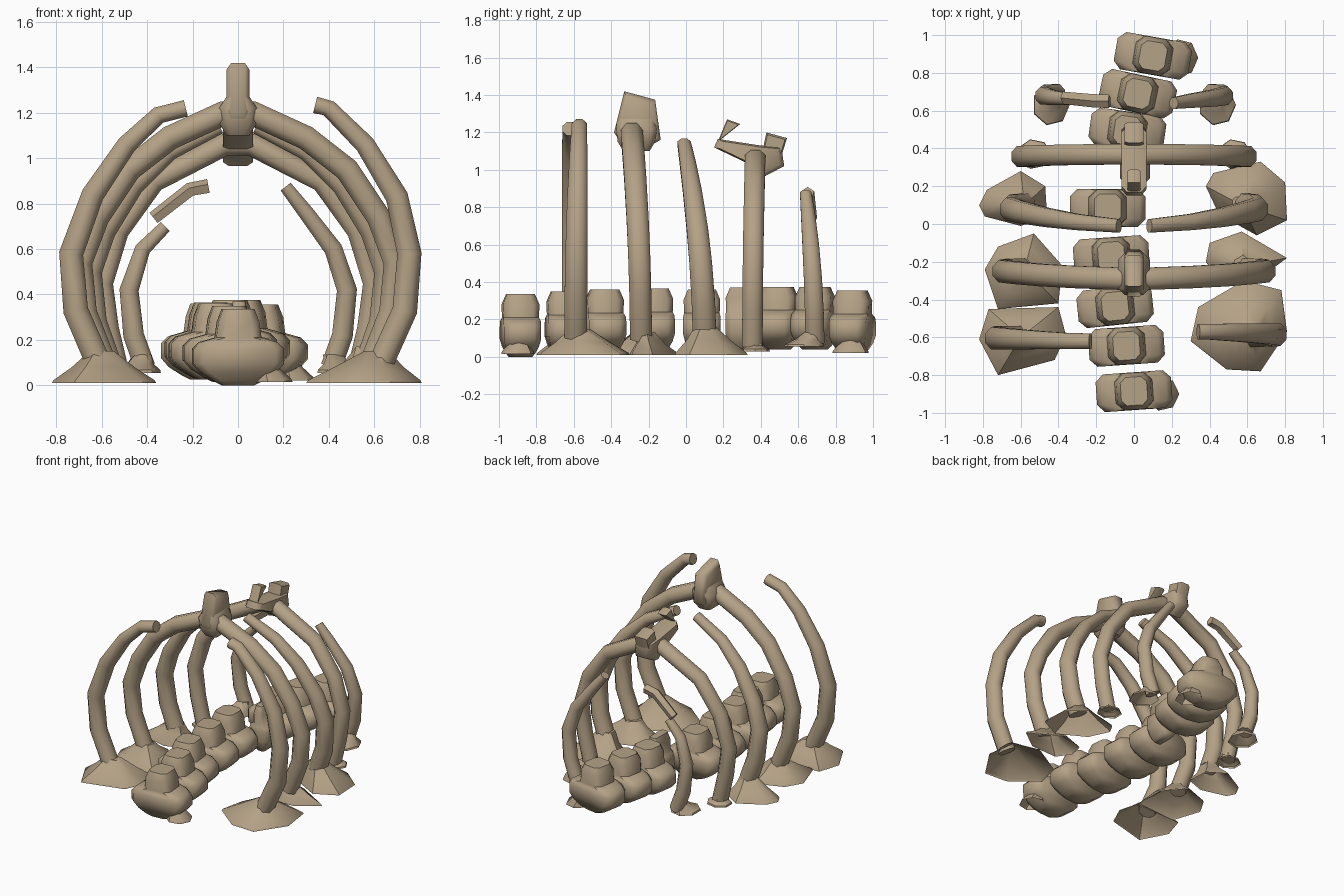
import bpy, bmesh, math
from mathutils import Vector

if "Cube" in bpy.data.objects:
    bpy.data.objects.remove(bpy.data.objects["Cube"])

bone = bpy.data.materials.new("old_bone")
bone.use_nodes = True
bone.diffuse_color = (0.46, 0.36, 0.24, 1)
shader = next(n for n in bone.node_tree.nodes if n.type == 'BSDF_PRINCIPLED')
shader.inputs["Base Color"].default_value = bone.diffuse_color
shader.inputs["Roughness"].default_value = 0.9


def loft(name, rings, angle=50, open_start=False):
    """Skin a list of equal-length point rings, cap the ends, and shade."""
    bm = bmesh.new()
    loops = [[bm.verts.new(p) for p in ring] for ring in rings]
    n = len(loops[0])
    for a, b in zip(loops, loops[1:]):
        for i in range(n):
            j = (i + 1) % n
            bm.faces.new((a[i], a[j], b[j], b[i]))
    if not open_start:
        bm.faces.new(loops[0][::-1])
    bm.faces.new(loops[-1])
    bmesh.ops.recalc_face_normals(bm, faces=bm.faces)
    mesh = bpy.data.meshes.new(name)
    bm.to_mesh(mesh)
    bm.free()
    mesh.materials.append(bone)
    ob = bpy.data.objects.new(name, mesh)
    bpy.context.collection.objects.link(ob)
    bpy.ops.object.select_all(action='DESELECT')
    ob.select_set(True)
    bpy.context.view_layer.objects.active = ob
    bpy.ops.object.shade_smooth_by_angle(angle=math.radians(angle))
    return ob


def rib(name, path, y_top, y_foot, r_top, r_foot, sides=8):
    """Tube along an (x, z) path; y and radius change with height."""
    top = max(z for x, z in path)
    rings = []
    for i, (x, z) in enumerate(path):
        ax, az = path[max(i - 1, 0)]
        bx, bz = path[min(i + 1, len(path) - 1)]
        normal = Vector((az - bz, 0, bx - ax)).normalized()
        t = z / top
        y = y_foot + (y_top - y_foot) * t ** 2
        r = r_foot + (r_top - r_foot) * t ** 3
        ring = []
        for k in range(sides):
            a = math.tau * (k + 0.5) / sides
            ring.append(Vector((x, y, z)) + normal * r * math.cos(a)
                        + Vector((0, r * 1.1 * math.sin(a), 0)))
        rings.append(ring)
    return loft(name, rings, 60)


def mirror(path):
    return [(-x, z) for x, z in path]


# Ribs, listed from crown to foot on the left side
first_left = [(.34, 1.235), (.4, 1.22), (.56, 1.06), (.7, .83), (.755, .58), (.735, .33), (.635, .11)]
first_right = [(-.23, 1.22), (-.35, 1.19), (-.49, 1.06), (-.64, .84), (-.735, .58), (-.715, .33), (-.62, .11)]
second = [(.06, 1.2), (.3, 1.09), (.48, .95), (.62, .74), (.695, .54), (.675, .32), (.59, .1)]
third = [(.08, 1.14), (.3, 1.03), (.46, .88), (.59, .68), (.655, .5), (.635, .28), (.58, .12)]
fourth = [(.06, 1.06), (.37, .9), (.53, .68), (.6, .45), (.575, .25), (.53, .06)]
fifth = [(.21, .875), (.3, .76), (.42, .6), (.48, .42), (.46, .22), (.41, .08)]
rib("rib_1_left", first_left, -.57, -.59, .04, .06)
rib("rib_1_right", first_right, -.62, -.6, .04, .06)
rib("rib_2_arch", mirror(second)[::-1] + second, -.29, -.24, .058, .058)
rib("rib_3_left", third, -.01, .1, .035, .062)
rib("rib_3_right", mirror(third), -.01, .1, .035, .062)
rib("rib_4_arch", mirror(fourth)[::-1] + fourth, .37, .355, .054, .054)
rib("rib_5_left", fifth, .64, .69, .03, .05)
rib("rib_5_right", [(-.32, .7)] + mirror(fifth)[2:], .66, .69, .03, .05)
rib("rib_5_shard", [(-.13, .875), (-.21, .86), (-.3, .79), (-.37, .735)], .65, .71, .034, .028, 5)


# Mounds of earth: hollow shells rising from an uneven rim to the rib
def mound(name, rim, peak, height, base=.01, top=.055):
    centre = Vector(peak)
    rings = []
    for s, z in ((1, base), (.97, base + .012), (.6, base + height * .5), (0, base + height)):
        ring = []
        for p in rim:
            arm = Vector(p) - centre
            q = centre + (arm * s if s else arm.normalized() * top)
            ring.append((q.x, q.y, z))
        rings.append(ring)
    loft(name, rings, 40, open_start=True)


def round_rim(x, y, rx, ry, sides=7):
    return [(x + rx * math.cos(math.tau * k / sides), y + ry * math.sin(math.tau * k / sides))
            for k in range(sides)]


mound("mound_1_left", [(.3, -.62), (.34, -.44), (.58, -.3), (.78, -.35), (.81, -.57),
                       (.67, -.78), (.49, -.77)], (.61, -.57), .14)
mound("mound_1_right", [(-.82, -.61), (-.77, -.45), (-.4, -.44), (-.36, -.59), (-.42, -.72),
                        (-.72, -.8)], (-.6, -.6), .14)
mound("mound_2_left", [(.38, -.2), (.4, -.1), (.57, -.04), (.81, -.18), (.66, -.29),
                       (.45, -.3)], (.58, -.22), .12)
mound("mound_2_right", [(-.79, -.24), (-.72, -.12), (-.53, -.05), (-.38, -.22), (-.4, -.42),
                        (-.72, -.45)], (-.58, -.24), .12)
mound("mound_3_left", [(.38, .2), (.42, .27), (.67, .33), (.8, .22), (.81, .02), (.65, -.06),
                       (.45, .05)], (.57, .1), .16)
mound("mound_3_right", [(-.82, .1), (-.78, .18), (-.6, .28), (-.47, .2), (-.46, .04),
                        (-.6, -.01), (-.79, .04)], (-.58, .1), .14)
for side, s in (("left", 1), ("right", -1)):
    mound("foot_4_" + side, round_rim(s * .53, .37, .09, .08), (s * .53, .36), .06, .03, .05)
    mound("foot_5_" + side, round_rim(s * .44, .63, .1, .11), (s * .42, .68), .08, .055, .045)


# Spine segments: chamfered box sections stacked in z
def chamfered(cx, cy, hx, hy, z):
    c = min(hx, hy) * .4
    pts = [(hx, hy - c), (hx - c, hy), (c - hx, hy), (-hx, hy - c),
           (-hx, c - hy), (c - hx, -hy), (hx - c, -hy), (hx, c - hy)]
    return [(cx + x, cy + y, z) for x, y in pts]


LEVELS = [(0, .07, .06), (.02, .11, .075), (.055, .165, .09), (.095, .2, .1), (.16, .2, .1),
          (.19, .17, .1), (.21, .1, .095), (.28, .09, .098), (.335, .07, .075)]


def vertebra(name, x, y, base, turn, width=1.0):
    rings = [chamfered(0, 0, hx * width, hy, z) for z, hx, hy in LEVELS]
    ob = loft(name, rings, 60)
    ob.location = (x, y, base)
    ob.rotation_euler = (0, 0, math.radians(turn))


SPINE = [(.0, -.885, 0, 4), (-.04, -.645, .015, 4), (-.1, -.435, .025, 6), (-.12, -.17, .03, 4),
         (-.14, .085, .025, 0), (-.035, .495, .04, -8), (.02, .69, .04, -12), (.1, .89, .02, -10)]
for i, (x, y, base, turn) in enumerate(SPINE):
    vertebra("vertebra_%d" % (i + 1), x, y, base, turn)
vertebra("turned_vertebra", .005, .31, .035, 0, .4)

# Spurs at the foot of the front and back spine segments
mound("spine_spur_front", round_rim(.15, -.9, .09, .09), (.1, -.89), .12, .015, .05)
mound("spine_spur_back", round_rim(.25, .88, .09, .1), (.2, .89), .12, .02, .05)


# Crests where the arched ribs meet: side outlines with thickness
def crest(name, outline, half):
    cy = sum(y for y, z in outline) / len(outline)
    cz = sum(z for y, z in outline) / len(outline)
    rings = []
    for x, s in ((-half, .85), (-half * .6, 1), (half * .6, 1), (half, .85)):
        rings.append([(x, cy + (y - cy) * s, cz + (z - cz) * s) for y, z in outline])
    loft(name, rings, 60)


crest("crest_front", [(-.385, 1.2), (-.33, 1.42), (-.165, 1.375), (-.135, 1.16), (-.25, 1.1),
                      (-.34, 1.13)], .05)
loft("crest_front_collar", [chamfered(0, -.265, hx, hy, z) for z, hx, hy in
                            ((1.1, .05, .07), (1.15, .08, .1), (1.22, .085, .11), (1.28, .045, .1))])
crest("crest_back", [(.15, 1.12), (.17, 1.165), (.4, 1.13), (.51, 1.12), (.525, 1.02), (.42, .965),
                     (.36, 1.02)], .065)
crest("crest_back_spine", [(.4, 1.06), (.43, 1.2), (.54, 1.17), (.5, 1.04)], .05)
crest("crest_back_splinter", [(.17, 1.15), (.22, 1.27), (.29, 1.245)], .035)
